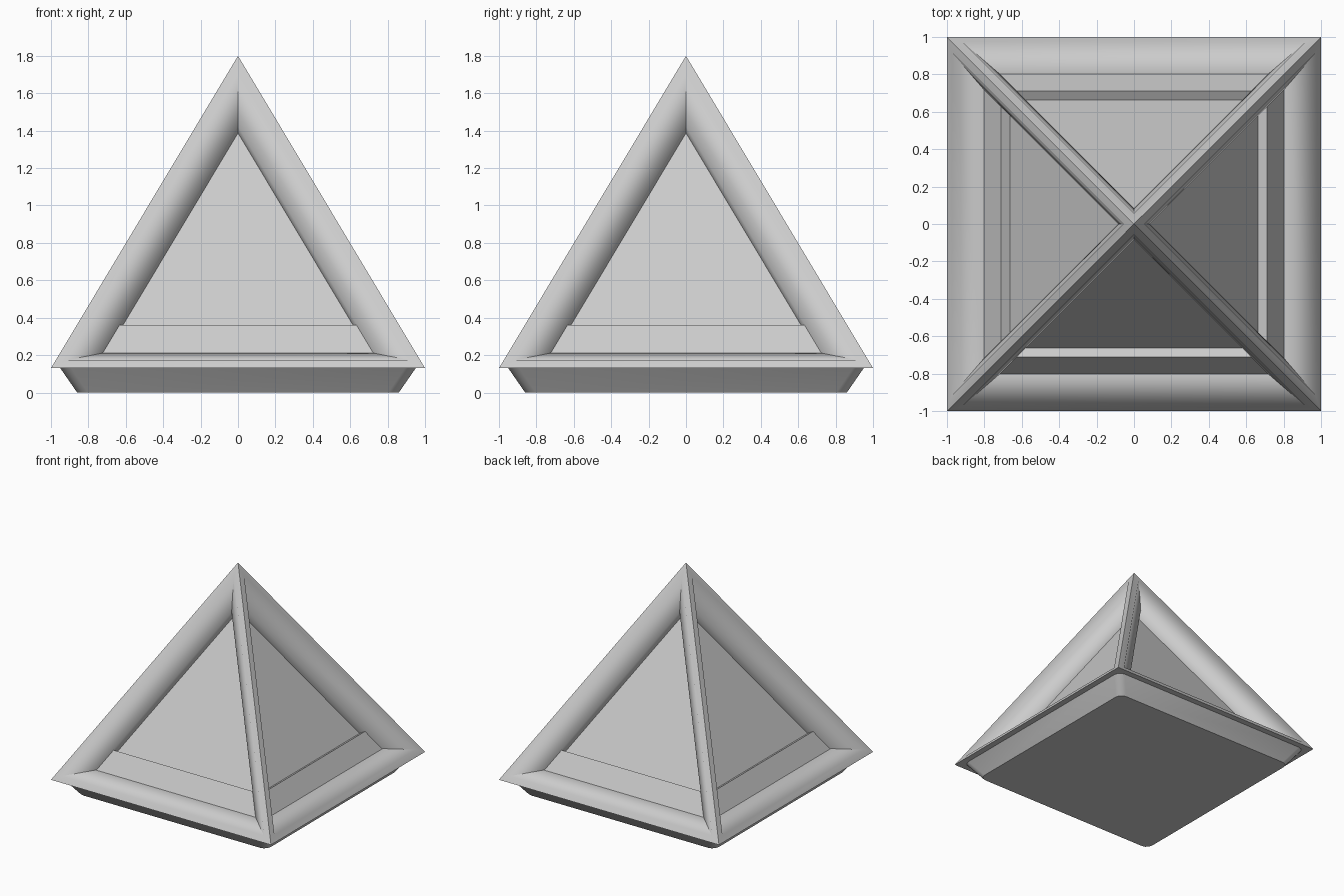
import bpy, bmesh, math
from mathutils import Vector, Matrix

if "Cube" in bpy.data.objects:
    bpy.data.objects.remove(bpy.data.objects["Cube"])

RIM, TOP = 0.13, 1.8
SLOPE = math.hypot(1, TOP - RIM)
UP = Vector((0, 1, TOP - RIM)) / SLOPE          # direction up a front slope
IN = Vector((0, TOP - RIM, -1)) / SLOPE         # direction into the front slope


def finish(bm, name, angle=40):
    bmesh.ops.recalc_face_normals(bm, faces=bm.faces)
    me = bpy.data.meshes.new(name)
    bm.to_mesh(me)
    bm.free()
    ob = bpy.data.objects.new(name, me)
    bpy.context.collection.objects.link(ob)
    bpy.ops.object.select_all(action='DESELECT')
    ob.select_set(True)
    bpy.context.view_layer.objects.active = ob
    bpy.ops.object.shade_smooth_by_angle(angle=math.radians(angle))
    return ob


def on_slope(x, h, depth):
    return Vector((x, -1, RIM)) + UP * h + IN * depth


# Pyramid shell: each side gets a flat rim, a sloping frame and a sunken panel
bm = bmesh.new()
base = [bm.verts.new((x, y, RIM)) for x, y in ((-1, -1), (1, -1), (1, 1), (-1, 1))]
apex = bm.verts.new((0, 0, TOP))
sides = [bm.faces.new((base[i], base[(i + 1) % 4], apex)) for i in range(4)]
bm.faces.new(base[::-1])
bm.normal_update()
for inset, depth in ((0.05, 0), (0.117, -0.122), (0.002, -0.064)):
    bmesh.ops.inset_individual(bm, faces=sides, thickness=inset, depth=depth,
                               use_even_offset=True)
    bm.normal_update()
finish(bm, "pyramid_frame", 50)

# Tapered foot with softened corners under the rim
bm = bmesh.new()
rings = []
for half, z in ((0.86, 0), (0.95, RIM)):
    rings.append([bm.verts.new((x * half, y * half, z))
                  for x, y in ((-1, -1), (1, -1), (1, 1), (-1, 1))])
for i in range(4):
    j = (i + 1) % 4
    bm.faces.new((rings[0][i], rings[0][j], rings[1][j], rings[1][i]))
bm.faces.new(rings[0][::-1])
bm.faces.new(rings[1])
corners = [e for e in bm.edges if abs(e.verts[0].co.z - e.verts[1].co.z) > 0.05]
bmesh.ops.bevel(bm, geom=corners, offset=0.05, segments=3, profile=0.5, affect='EDGES')
finish(bm, "base_foot")

# Raised strip along the bottom of every panel
bm = bmesh.new()
for k in range(4):
    turn = Matrix.Rotation(k * math.pi / 2, 4, 'Z')
    layers = []
    for depth in (0.13, 0.20):
        pts = []
        for h in (0.165, 0.347):
            w = 0.726 * (1 - (h - 0.167) / 1.414)
            pts += [(-w, h), (w, h)] if h < 0.2 else [(w, h), (-w, h)]
        layers.append([bm.verts.new(turn @ on_slope(x, h, depth)) for x, h in pts])
    front, back = layers
    bm.faces.new(front)
    bm.faces.new(back[::-1])
    for i in range(4):
        j = (i + 1) % 4
        bm.faces.new((front[j], front[i], back[i], back[j]))
finish(bm, "panel_strips")
